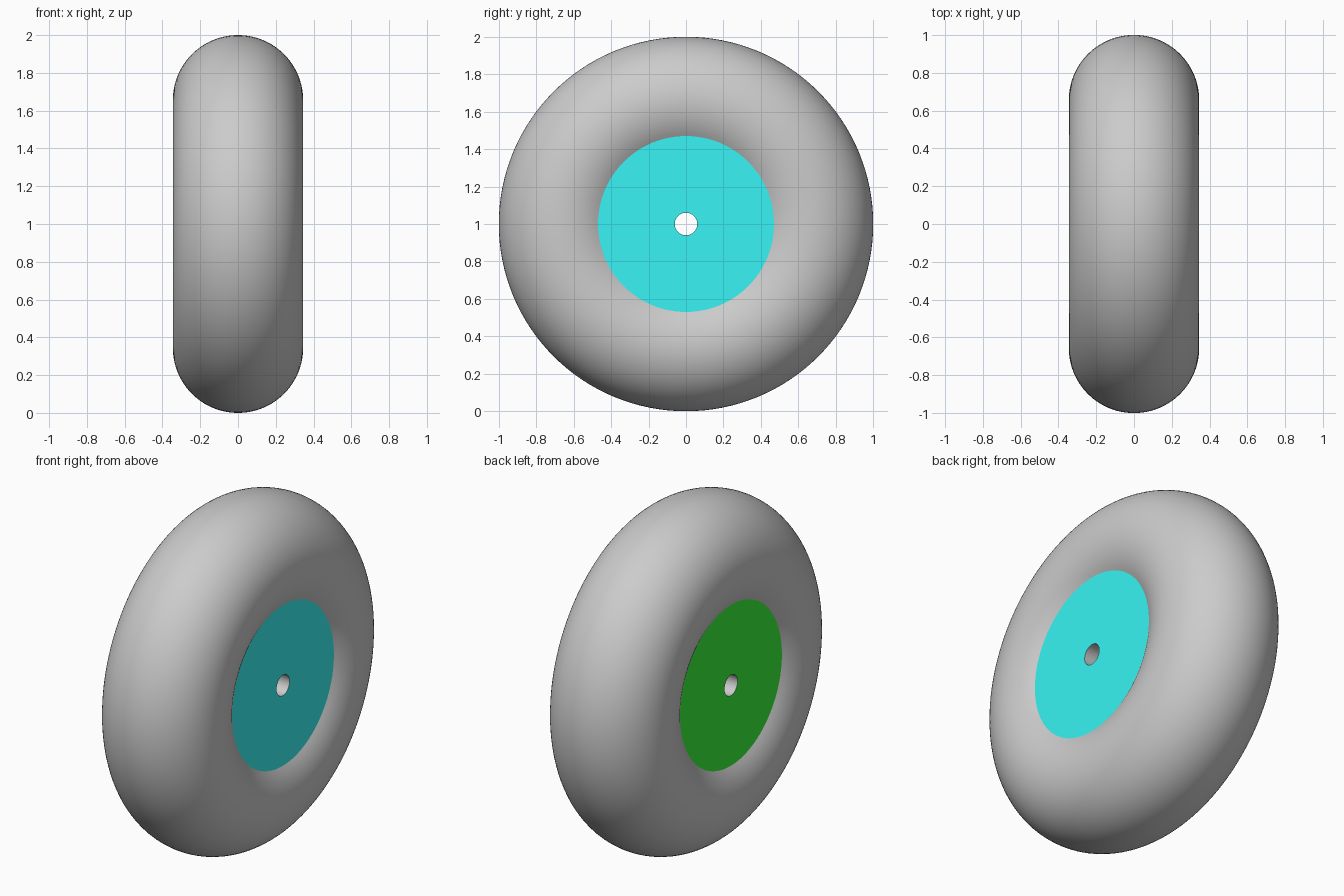
import bpy
import bmesh
from math import sin, cos, pi, asin

if "Cube" in bpy.data.objects:
    bpy.data.objects.remove(bpy.data.objects["Cube"])

RING, TUBE = 0.655, 0.345      # tyre centre-line radius and tube radius
HUB, BORE = 0.47, 0.06         # hub face radius and axle hole radius
SEGMENTS = 128
dip = asin((RING - HUB) / TUBE)
FACE_X = TUBE * cos(dip)       # where the flat hub faces meet the tyre


def paint(name, colour):
    mat = bpy.data.materials.new(name)
    mat.diffuse_color = colour
    mat.use_nodes = True
    mat.node_tree.nodes["Principled BSDF"].inputs["Base Color"].default_value = mat.diffuse_color
    return mat


def revolve(name, profile, mat=None, smooth=True):
    """Spin an open (x, radius) profile about the axle; order sets the outside."""
    bm = bmesh.new()
    rings = []
    for j in range(SEGMENTS):
        t = 2 * pi * j / SEGMENTS
        rings.append([bm.verts.new((x, r * cos(t), 1 + r * sin(t))) for x, r in profile])
    for j in range(SEGMENTS):
        a, b = rings[j], rings[(j + 1) % SEGMENTS]
        for i in range(len(profile) - 1):
            bm.faces.new((a[i], a[i + 1], b[i + 1], b[i])).smooth = smooth
    mesh = bpy.data.meshes.new(name)
    bm.to_mesh(mesh)
    bm.free()
    if mat:
        mesh.materials.append(mat)
    obj = bpy.data.objects.new(name, mesh)
    bpy.context.collection.objects.link(obj)
    return obj


# Tyre: rounded tube section from the right hub edge over to the left one
STEPS = 64
angles = [-dip + (pi + 2 * dip) * i / STEPS for i in range(STEPS + 1)]
revolve("tyre", [(TUBE * cos(a), RING + TUBE * sin(a)) for a in angles])

# Hub faces: flat coloured discs with an axle hole
cyan = paint("cyan", (0.04, 0.9, 0.9, 1))
green = paint("green", (0.04, 0.9, 0.04, 1))
revolve("hub_face_right", [(FACE_X, BORE), (FACE_X, HUB)], cyan, smooth=False)
revolve("hub_face_left", [(-FACE_X, HUB), (-FACE_X, BORE)], green, smooth=False)

# Axle bore: open tube joining the two hub faces
revolve("axle_bore", [(-FACE_X, BORE), (FACE_X, BORE)])
